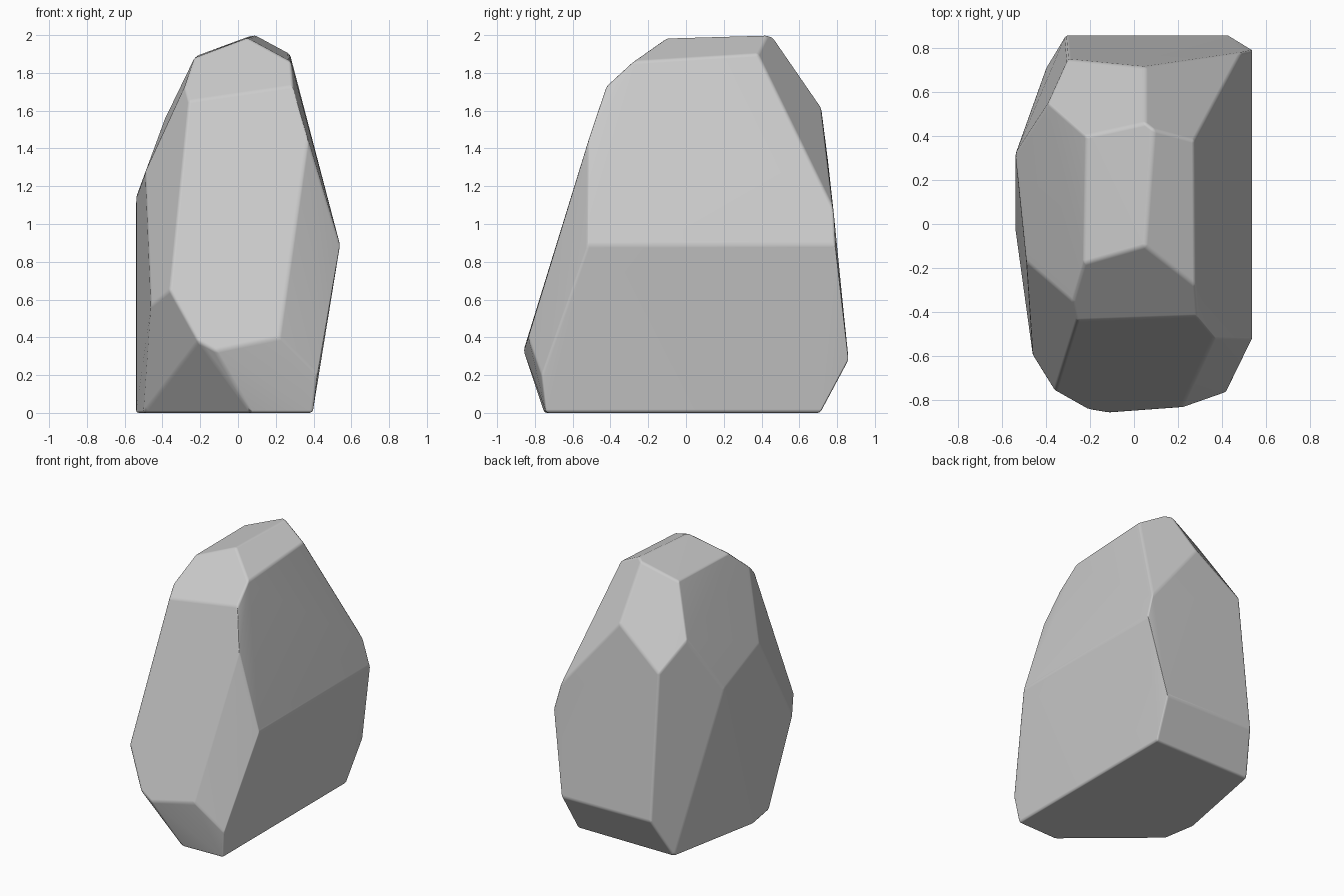
import bpy, bmesh
from math import radians

if "Cube" in bpy.data.objects:
    bpy.data.objects.remove(bpy.data.objects["Cube"])

# Corner points of the chiselled boulder, grouped by region
front = [(-.26, -.44, 1.65), (.29, -.42, 1.73), (.37, -.515, 1.45), (.22, -.835, .40),
         (-.12, -.86, .33), (-.21, -.845, .38), (-.36, -.76, .65)]
right = [(.54, -.52, .89), (.54, .79, .89), (.42, -.765, .20), (.49, .78, 1.08)]
left = [(-.46, -.60, .57), (-.49, -.17, 1.28), (-.54, .32, 1.14)]
top = [(.28, -.28, 1.86), (.05, -.10, 1.985), (-.23, -.18, 1.88), (-.28, -.35, 1.73),
       (-.22, .40, 1.89), (.05, .46, 1.99), (.09, .43, 2.0), (.275, .38, 1.90)]
back = [(.05, .715, 1.62), (-.30, .75, 1.35), (-.39, .55, 1.55),
        (.425, .86, .28), (-.31, .86, .29)]
base = [(.395, -.74, 0), (.395, .71, 0), (-.40, .71, 0), (-.54, -.02, 0),
        (-.50, -.26, 0), (.07, -.75, 0)]

# Boulder body: convex hull with nearly flat facets merged
bm = bmesh.new()
for p in front + right + left + top + back + base:
    bm.verts.new(p)
res = bmesh.ops.convex_hull(bm, input=bm.verts[:])
loose = [v for v in bm.verts if not v.link_faces]
bmesh.ops.delete(bm, geom=loose, context='VERTS')
bmesh.ops.dissolve_limit(bm, angle_limit=radians(4), verts=bm.verts[:], edges=bm.edges[:])
bmesh.ops.recalc_face_normals(bm, faces=bm.faces[:])
for f in bm.faces:
    f.smooth = True
mesh = bpy.data.meshes.new("boulder")
bm.to_mesh(mesh)
bm.free()
boulder = bpy.data.objects.new("boulder", mesh)
bpy.context.collection.objects.link(boulder)

# Softly worn edges
bev = boulder.modifiers.new("worn_edges", 'BEVEL')
bev.width = .014
bev.segments = 2
bev.limit_method = 'ANGLE'
bev.angle_limit = radians(10)
bev.harden_normals = True
